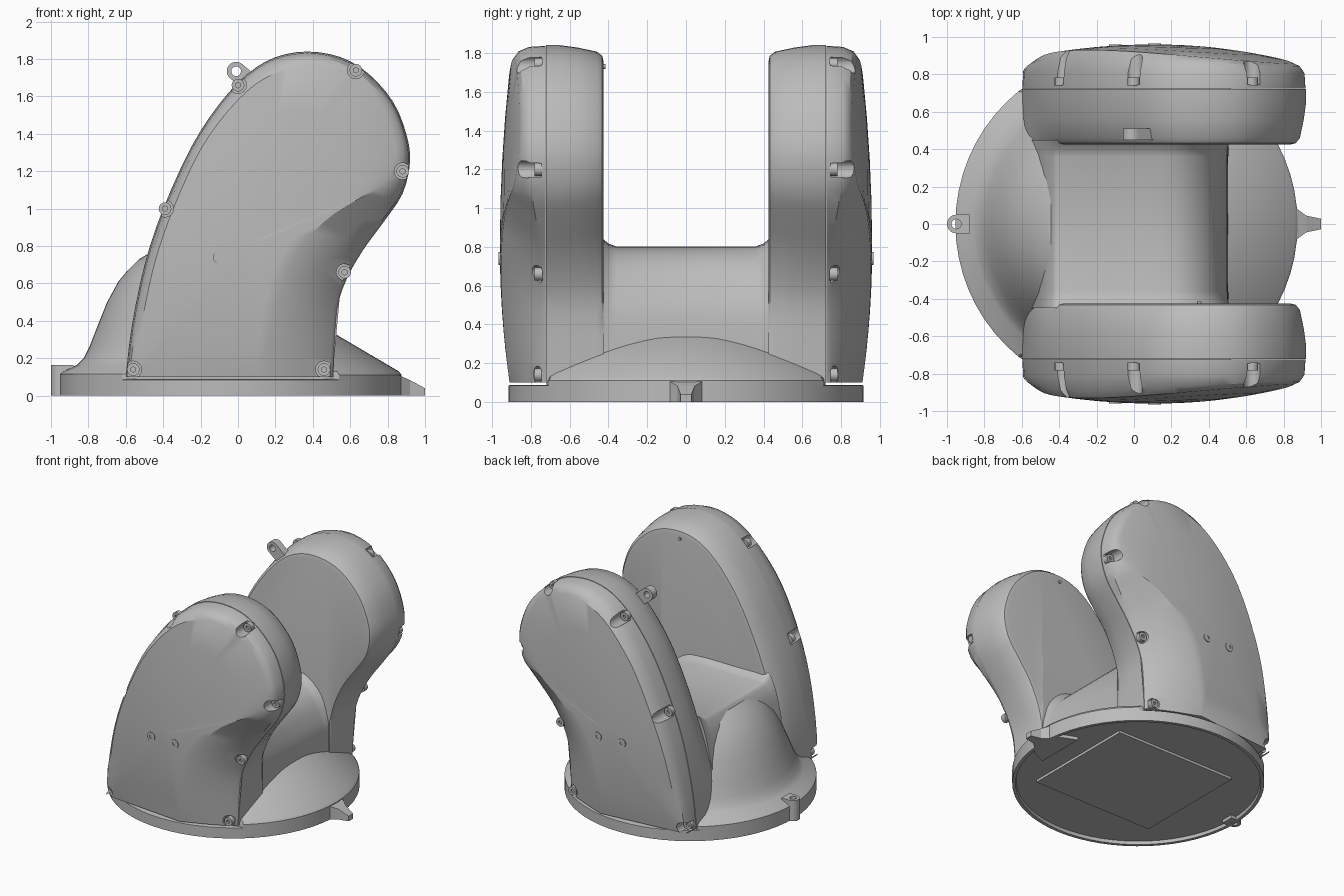
import bpy, bmesh, math
from mathutils import Vector, Matrix

cube = bpy.data.objects.get("Cube")
if cube:
    bpy.data.objects.remove(cube, do_unlink=True)

grey = bpy.data.materials.new("housing_grey")
grey.use_nodes = True
tone = (0.5, 0.5, 0.5, 1)
grey.diffuse_color = tone
grey.node_tree.nodes["Principled BSDF"].inputs["Base Color"].default_value = tone


def finish(bm, name):
    bmesh.ops.recalc_face_normals(bm, faces=bm.faces)
    if bm.calc_volume(signed=True) < 0:
        bmesh.ops.reverse_faces(bm, faces=bm.faces)
    mesh = bpy.data.meshes.new(name)
    bm.to_mesh(mesh)
    bm.free()
    mesh.materials.append(grey)
    ob = bpy.data.objects.new(name, mesh)
    bpy.context.collection.objects.link(ob)
    return ob


def select(ob):
    bpy.ops.object.select_all(action='DESELECT')
    ob.select_set(True)
    bpy.context.view_layer.objects.active = ob


def smooth(ob, angle=32):
    select(ob)
    bpy.ops.object.shade_smooth_by_angle(angle=math.radians(angle))
    return ob


def loft(name, rings):
    """Skin closed rings of equal length and cap both ends."""
    bm = bmesh.new()
    loops = [[bm.verts.new(p) for p in ring] for ring in rings]
    n = len(loops[0])
    for a, b in zip(loops, loops[1:]):
        for i in range(n):
            j = (i + 1) % n
            bm.faces.new((a[i], a[j], b[j], b[i]))
    bm.faces.new(loops[0])
    bm.faces.new(loops[-1])
    bmesh.ops.triangulate(bm, faces=[f for f in bm.faces if len(f.verts) > 4])
    return finish(bm, name)


def cut(ob, cutter):
    """Subtract the cutter; keep the part whole if the cut would lose most of it."""
    cutter.hide_render = True
    whole = ob.data.copy()
    mod = ob.modifiers.new("cut", 'BOOLEAN')
    mod.operation, mod.solver, mod.object = 'DIFFERENCE', 'EXACT', cutter
    mod.use_self = True
    select(ob)
    bpy.ops.object.modifier_apply(modifier=mod.name)
    if len(ob.data.polygons) < len(whole.polygons) / 2:
        ob.data = whole
    bpy.data.objects.remove(cutter, do_unlink=True)


def add_rod(bm, x, z, y0, y1, r, sides=16):
    """Cylinder lying along y."""
    m = Matrix.Translation((x, (y0 + y1) / 2, z)) @ Matrix.Rotation(math.pi / 2, 4, 'X')
    bmesh.ops.create_cone(bm, cap_ends=True, segments=sides, radius1=r, radius2=r,
                          depth=abs(y1 - y0), matrix=m)


def spline(points, steps=3):
    """Catmull-Rom curve through the points."""
    pts = [Vector(p) for p in points]
    out = []
    for i in range(len(pts) - 1):
        a, b, c, d = pts[max(i - 1, 0)], pts[i], pts[i + 1], pts[min(i + 2, len(pts) - 1)]
        for k in range(steps):
            t = k / steps
            out.append(.5 * (2 * b + (c - a) * t + (2 * a - 5 * b + 4 * c - d) * t * t
                             + (3 * b - a - 3 * c + d) * t ** 3))
    return out + [pts[-1]]


def clamp(v):
    return max(0, min(1, v))


# Arm silhouette: x, z and width of the sloping cover border
CURVE = spline([(-.6, .1, .04), (-.57, .36, .05), (-.5, .7, .05), (-.4, 1, .05), (-.25, 1.33, .05),
                (-.1, 1.56, .06), (.05, 1.72, .07), (.2, 1.81, .08), (.37, 1.84, .07),
                (.55, 1.81, .07), (.7, 1.72, .07), (.83, 1.57, .07), (.9, 1.4, .07),
                (.92, 1.25, .08), (.88, 1.08, .11), (.78, .93, .19), (.67, .78, .26),
                (.58, .62, .3), (.53, .45, .33), (.51, .1, .39)])


def inset(amount):
    """Move the silhouette inward by amount(point), keeping the foot level."""
    out = []
    last = len(CURVE) - 1
    for i, p in enumerate(CURVE):
        t = CURVE[min(i + 1, last)] - CURVE[max(i - 1, 0)]
        n = Vector((t.y, -t.x)).normalized()
        if i in (0, last):
            n = Vector((1 if i == 0 else -1, 0))
        q = Vector((p.x, p.y)) + n * amount(p)
        out.append((q.x, max(q.y, .1)))
    return out


def dome(x, z):
    """Depth of the bulging outer face."""
    return .96 - .15 * (x - .1) ** 2 - (.05 if z < .8 else .03) * ((z - .8) / .7) ** 2


def shoulder(p):
    return max(.75, .83 - .3 * p.z)


def cover_rings(s):
    rings = [[(x, s * .724, z) for x, z in inset(lambda p: .003)]]
    edge = inset(lambda p: .006 + .04 * p.z)
    rings.append([(x, s * shoulder(p), z) for (x, z), p in zip(edge, CURVE)])
    mid, rim = inset(lambda p: .45 * p.z), inset(lambda p: p.z)
    ring = []
    for (x, z), r, p in zip(mid, rim, CURVE):
        t = .46 + .2 * clamp((.16 - p.z) / .08)
        ring.append((x, s * (t * dome(*r) + (1 - t) * shoulder(p)), z))
    rings.append(ring)
    for k in (1, .75, .5, .25, .03):
        flat = [(.03 + (x - .03) * k, .8 + (z - .8) * k) for x, z in rim]
        rings.append([(x, s * dome(x, z), z) for x, z in flat])
    return rings


BOLTS = [(0, 1.66), (.63, 1.74), (.88, 1.2), (.57, .66), (.46, .14), (-.56, .14), (-.39, 1)]

for s, side in ((-1, "front"), (1, "back")):
    # Inner half of the arm, rounded on the side of the bridge
    body = [[(x, s * y, z) for x, z in inset(lambda p, d=d: d * clamp((p.y - .3) / .5))]
            for y, d in ((.425, .085), (.432, .055), (.46, .033), (.56, .012), (.65, 0), (.722, 0))]
    smooth(loft(side + "_arm", body))

    # Domed outer cover with a scooped lower edge and bolt pockets
    shell = loft(side + "_cover", cover_rings(s))
    bm = bmesh.new()
    for x, z in BOLTS:
        add_rod(bm, x, z, s * .745, s * 1.1, .045)
    cut(shell, finish(bm, "pocket_cutter"))
    smooth(shell)

    # Socket-head bolts and the two face screws
    heads = [(x, z, .74, .782) for x, z in BOLTS]
    heads += [(x, .74, .93, dome(x, .74) + .006) for x in (-.1, .11)]
    bm, sockets = bmesh.new(), bmesh.new()
    for x, z, y0, y1 in heads:
        add_rod(bm, x, z, s * y0, s * y1, .034)
        add_rod(sockets, x, z, s * (y1 - .015), s * (y1 + .05), .015, 6)
    bolts = finish(bm, side + "_bolts")
    cut(bolts, finish(sockets, "socket_cutter"))
    smooth(bolts)

# Small stop pin on the inner face of the front arm
bm = bmesh.new()
add_rod(bm, .35, 1.73, -.45, -.415, .012)
smooth(finish(bm, "stop_pin"))

# Bridge between the arms, flaring where it meets them
SADDLE = spline([(x, z, 0) for x, z in (
    (-.59, .1), (-.565, .36), (-.5, .65), (-.44, .775), (-.38, .8), (-.1, .8), (.15, .8),
    (.29, .77), (.4, .68), (.47, .54), (.5, .4), (.505, .1))])
rings = []
for y, f in ((-.45, .055), (-.43, .04), (-.4, .015), (-.36, 0),
             (.36, 0), (.4, .015), (.43, .04), (.45, .055)):
    rings.append([(p.x + (f * clamp((p.y - .35) / .3) if p.x > .2 else 0), y,
                   p.y + f * clamp((p.y - .6) / .2)) for p in SADDLE])
smooth(loft("bridge", rings))

# Round base plate with a hollow underside and a square pad
CX, R = -.04, .915


def circle(r, z, n=64):
    return [(CX + r * math.cos(2 * math.pi * i / n), r * math.sin(2 * math.pi * i / n), z)
            for i in range(n)]


smooth(loft("base_plate", [circle(R - .03, .025), circle(R - .025, 0), circle(R, 0),
                           circle(R, .085), circle(R - .01, .088)]))
bm = bmesh.new()
bmesh.ops.create_cube(bm, size=1, matrix=Matrix.Translation((0, 0, .02))
                      @ Matrix.Diagonal((1.06, .94, .03, 1)))
finish(bm, "square_pad")


# Conical skirts on both sides, trimmed where the arms stand
def skirt(name, start, profile, n=32):
    rings = []
    for r, z in profile:
        angles = [start + math.pi * i / n for i in range(n + 1)]
        rings.append([(CX + r * math.cos(a), max(-.72, min(.72, r * math.sin(a))), z) for a in angles])
    smooth(loft(name, rings), 25)


skirt("tall_skirt", math.pi / 2, [(R, .08), (R, .115), (.895, .13), (.82, .165), (.785, .2), (.755, .26),
                                  (.72, .35), (.66, .5), (.6, .61), (.55, .67), (.49, .73), (.42, .77)])
skirt("low_skirt", -math.pi / 2, [(R, .08), (R, .11), (.9, .13), (.56, .33), (.45, .37)])

# Pointer nose, sloping down to its tip
half = [(.7, .2), (.82, .15), (.86, .09), (.92, .045), (1, .028)]
plan = half + [(x, -y) for x, y in reversed(half)]
loft("pointer_nose", [[(x, y, 0) for x, y in plan],
                      [(x, y, .335 - .58 * (x - .5) - .18 * abs(y)) for x, y in plan]])


# Lugs with a through hole
def lug(name, plan, depth, hole, radius, place):
    ob = loft(name, [[(x, y, d) for x, y in plan] for d in depth])
    bm = bmesh.new()
    bmesh.ops.create_cone(bm, cap_ends=True, segments=20, radius1=radius, radius2=radius, depth=1,
                          matrix=Matrix.Translation((*hole, 0)))
    cut(ob, finish(bm, "hole_cutter"))
    ob.data.transform(place)
    smooth(ob)


def tongue(cx, cy, r, direction, reach, n=12):
    """Rounded end at the centre, running straight back along a direction."""
    d = math.radians(direction)
    pts = [(cx + r * math.cos(d + math.pi / 2 + math.pi * i / n),
            cy + r * math.sin(d + math.pi / 2 + math.pi * i / n)) for i in range(n + 1)]
    back = [(x + reach * math.cos(d), y + reach * math.sin(d)) for x, y in (pts[-1], pts[0])]
    return pts + back


lug("base_lug", tongue(-.95, 0, .05, 0, .07), (0, .165), (-.95, 0), .026, Matrix())
upright = Matrix.Translation((0, .48, 0)) @ Matrix.Rotation(math.pi / 2, 4, 'X')
lug("lifting_ear", tongue(-.01, 1.735, .05, -40, .16), (-.03, .03), (-.01, 1.735), .026, upright)
